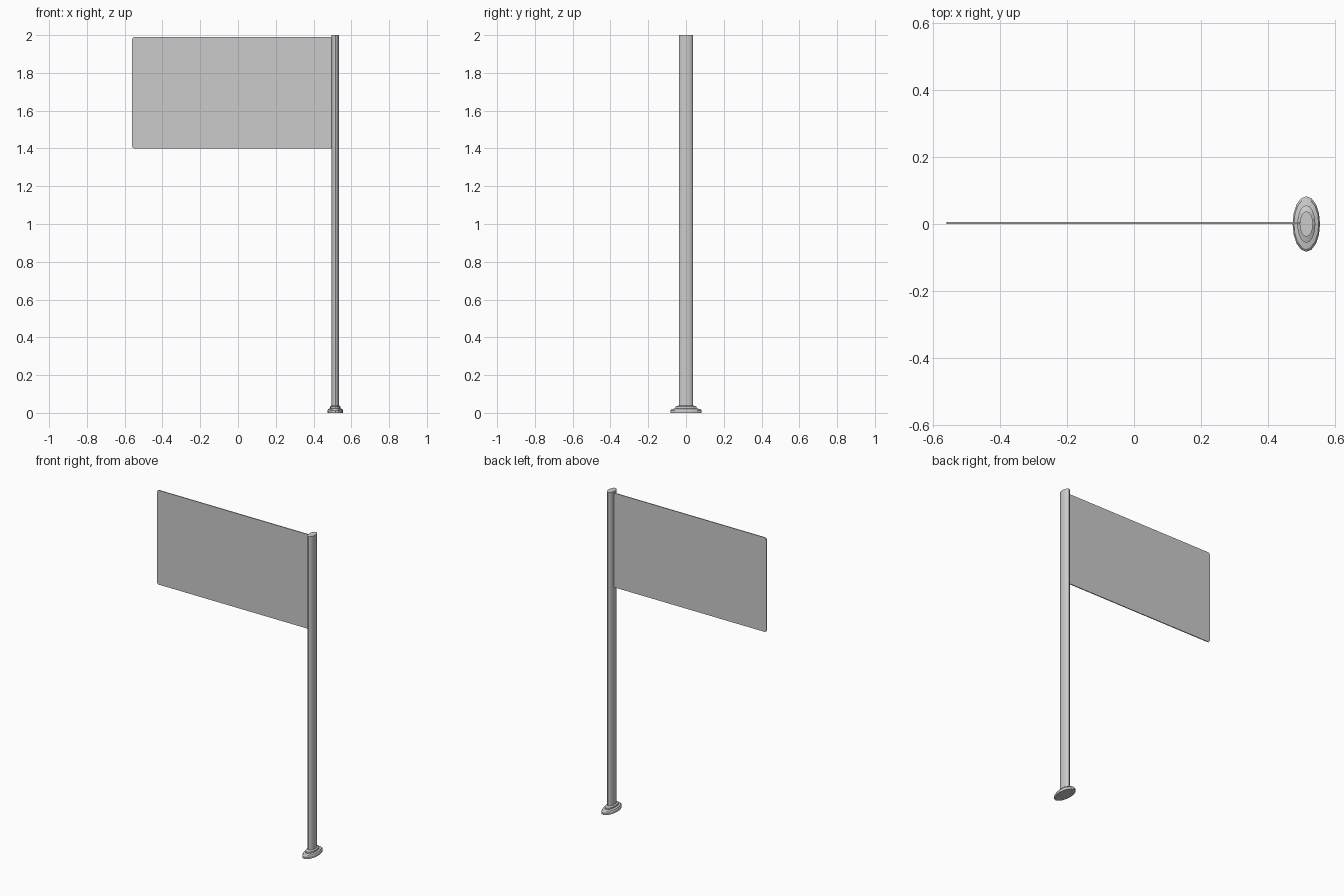
import bpy, bmesh, math

if "Cube" in bpy.data.objects:
    bpy.data.objects.remove(bpy.data.objects["Cube"])

mat = bpy.data.materials.new("light grey")
mat.diffuse_color = (0.6, 0.6, 0.6, 1)
mat.use_nodes = True
mat.node_tree.nodes["Principled BSDF"].inputs["Base Color"].default_value = mat.diffuse_color

SIDES = 16
CX = 0.515


def finish(name, bm, angle=None):
    bmesh.ops.recalc_face_normals(bm, faces=bm.faces)
    me = bpy.data.meshes.new(name)
    bm.to_mesh(me)
    bm.free()
    me.materials.append(mat)
    ob = bpy.data.objects.new(name, me)
    bpy.context.collection.objects.link(ob)
    if angle:
        bpy.ops.object.select_all(action='DESELECT')
        ob.select_set(True)
        bpy.context.view_layer.objects.active = ob
        bpy.ops.object.shade_smooth_by_angle(angle=math.radians(angle))
    return ob


def elliptic_stack(name, rings, angle=None):
    """Closed stack of ellipses given as (x radius, y radius, z)."""
    bm = bmesh.new()
    loops = []
    for rx, ry, z in rings:
        loops.append([bm.verts.new((CX + rx * math.cos(2 * math.pi * i / SIDES),
                                    ry * math.sin(2 * math.pi * i / SIDES), z))
                      for i in range(SIDES)])
    for a, b in zip(loops, loops[1:]):
        for i in range(SIDES):
            j = (i + 1) % SIDES
            bm.faces.new((a[i], a[j], b[j], b[i]))
    bm.faces.new(loops[0])
    bm.faces.new(loops[-1])
    return finish(name, bm, angle)


# Oval pole
elliptic_stack("pole", [(0.02, 0.038, 0.01), (0.02, 0.038, 2.0)], 40)

# Stepped oval foot
elliptic_stack("foot", [(0.041, 0.083, 0), (0.041, 0.083, 0.012),
                        (0.037, 0.075, 0.02), (0.027, 0.056, 0.024),
                        (0.027, 0.056, 0.033), (0.02, 0.038, 0.039)])

# Thin flag panel with small rounded corners
x0, x1, z0, z1, r, t, y = -0.56, 0.5, 1.40, 1.99, 0.012, 0.006, 0.003
bm = bmesh.new()
outline = []
for cx, cz, start in ((x1 - r, z1 - r, 0), (x0 + r, z1 - r, 90),
                      (x0 + r, z0 + r, 180), (x1 - r, z0 + r, 270)):
    for k in range(4):
        a = math.radians(start + 30 * k)
        outline.append(bm.verts.new((cx + r * math.cos(a), y - t / 2, cz + r * math.sin(a))))
face = bm.faces.new(outline)
res = bmesh.ops.extrude_face_region(bm, geom=[face])
bmesh.ops.translate(bm, vec=(0, t, 0),
                    verts=[g for g in res["geom"] if isinstance(g, bmesh.types.BMVert)])
finish("flag_panel", bm)
